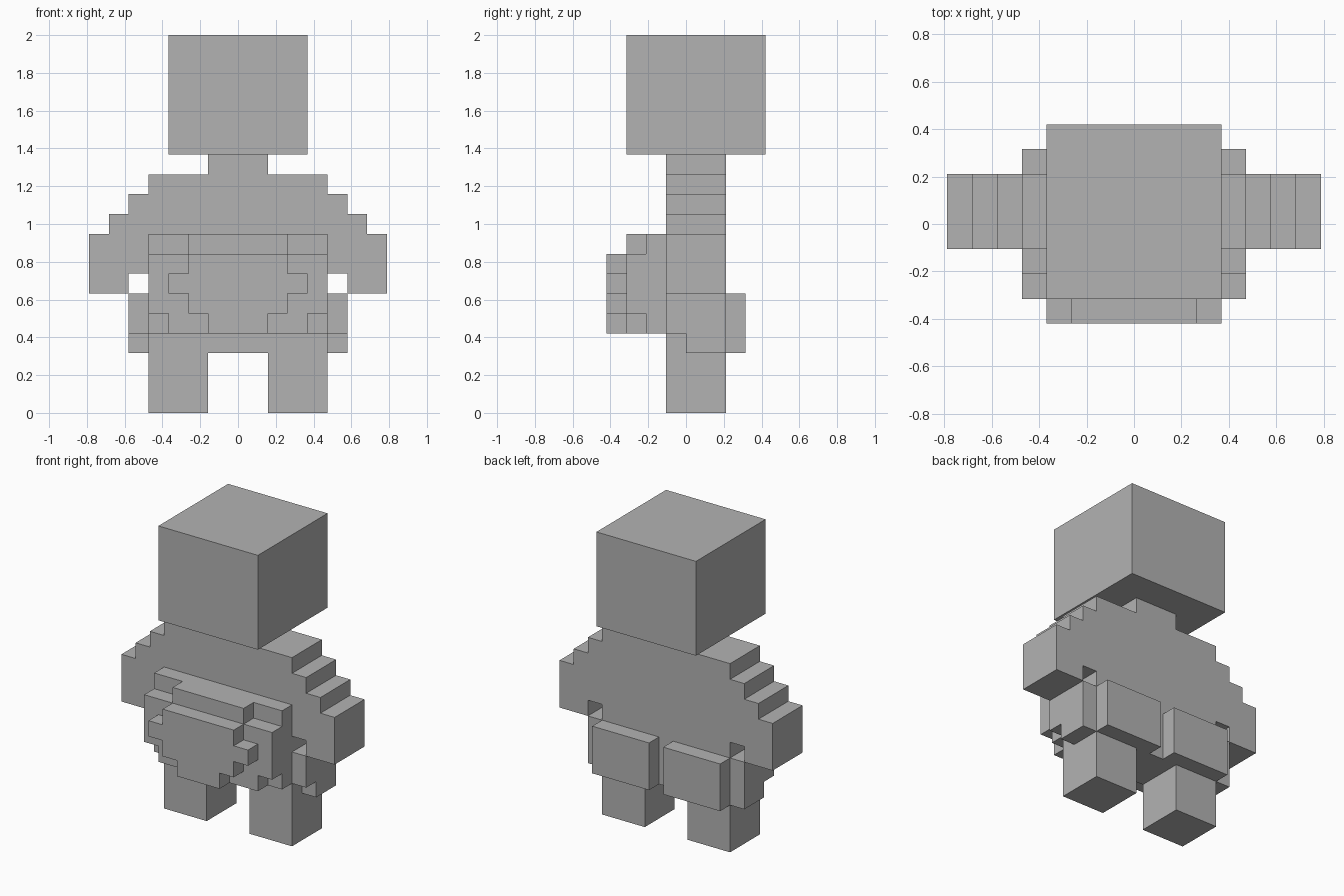
import bpy
import bmesh
from mathutils import Vector

if "Cube" in bpy.data.objects:
    bpy.data.objects.remove(bpy.data.objects["Cube"], do_unlink=True)

U = 2 / 19  # one block of the figure

grey = bpy.data.materials.new("plain_grey")
grey.use_nodes = True
colour = (0.45, 0.45, 0.45, 1)
grey.diffuse_color = colour
grey.node_tree.nodes["Principled BSDF"].inputs["Base Color"].default_value = colour


def extrude(name, points, direction):
    """Extrude a closed outline, given in blocks, along a direction."""
    bm = bmesh.new()
    face = bm.faces.new([bm.verts.new(Vector(p) * U) for p in points])
    result = bmesh.ops.extrude_face_region(bm, geom=[face], use_keep_orig=True)
    moved = [g for g in result["geom"] if isinstance(g, bmesh.types.BMVert)]
    bmesh.ops.translate(bm, verts=moved, vec=Vector(direction) * U)
    bmesh.ops.recalc_face_normals(bm, faces=bm.faces)
    mesh = bpy.data.meshes.new(name)
    bm.to_mesh(mesh)
    bm.free()
    mesh.materials.append(grey)
    obj = bpy.data.objects.new(name, mesh)
    bpy.context.collection.objects.link(obj)
    return obj


def mirrored_slab(name, half, y0, y1):
    """Slab facing front, from the +x half of its outline in x and z."""
    outline = half + [(-x, z) for x, z in reversed(half)]
    return extrude(name, [(x, y0, z) for x, z in outline], (0, y1 - y0, 0))


def box(name, x, y, z):
    corners = [(x[0], y[0]), (x[1], y[0]), (x[1], y[1]), (x[0], y[1])]
    return extrude(name, [(a, b, z[0]) for a, b in corners], (0, 0, z[1] - z[0]))


# Head
box("head", (-3.5, 3.5), (-3, 4), (13, 19))

# Torso, stepped shoulders, arms and neck in one silhouette
mirrored_slab("torso_and_arms", [
    (4.5, 3), (4.5, 7), (5.5, 7), (5.5, 6), (7.5, 6), (7.5, 9), (6.5, 9),
    (6.5, 10), (5.5, 10), (5.5, 11), (4.5, 11), (4.5, 12), (1.5, 12), (1.5, 13),
], -1, 2)

# Belly, three layers stepping forward
mirrored_slab("belly_back", [(4.5, 4), (4.5, 9)], -2, -1)
mirrored_slab("belly_middle", [
    (3.5, 4), (3.5, 5), (4.5, 5), (4.5, 8), (2.5, 8), (2.5, 9)], -3, -2)
mirrored_slab("belly_front", [
    (1.5, 4), (1.5, 5), (2.5, 5), (2.5, 6), (3.5, 6), (3.5, 7), (2.5, 7),
    (2.5, 8)], -4, -3)

# Legs, hips and buttocks on both sides
hip_outline = [(-1, 4), (0, 4), (0, 3), (2, 3), (2, 6), (-1, 6)]
for side, s in (("left", 1), ("right", -1)):
    box(f"{side}_leg", (1.5 * s, 4.5 * s), (-1, 2), (0, 3))
    box(f"{side}_buttock", (0.5 * s, 4.5 * s), (2, 3), (3, 6))
    extrude(f"{side}_hip", [(4.5 * s, y, z) for y, z in hip_outline], (s, 0, 0))
